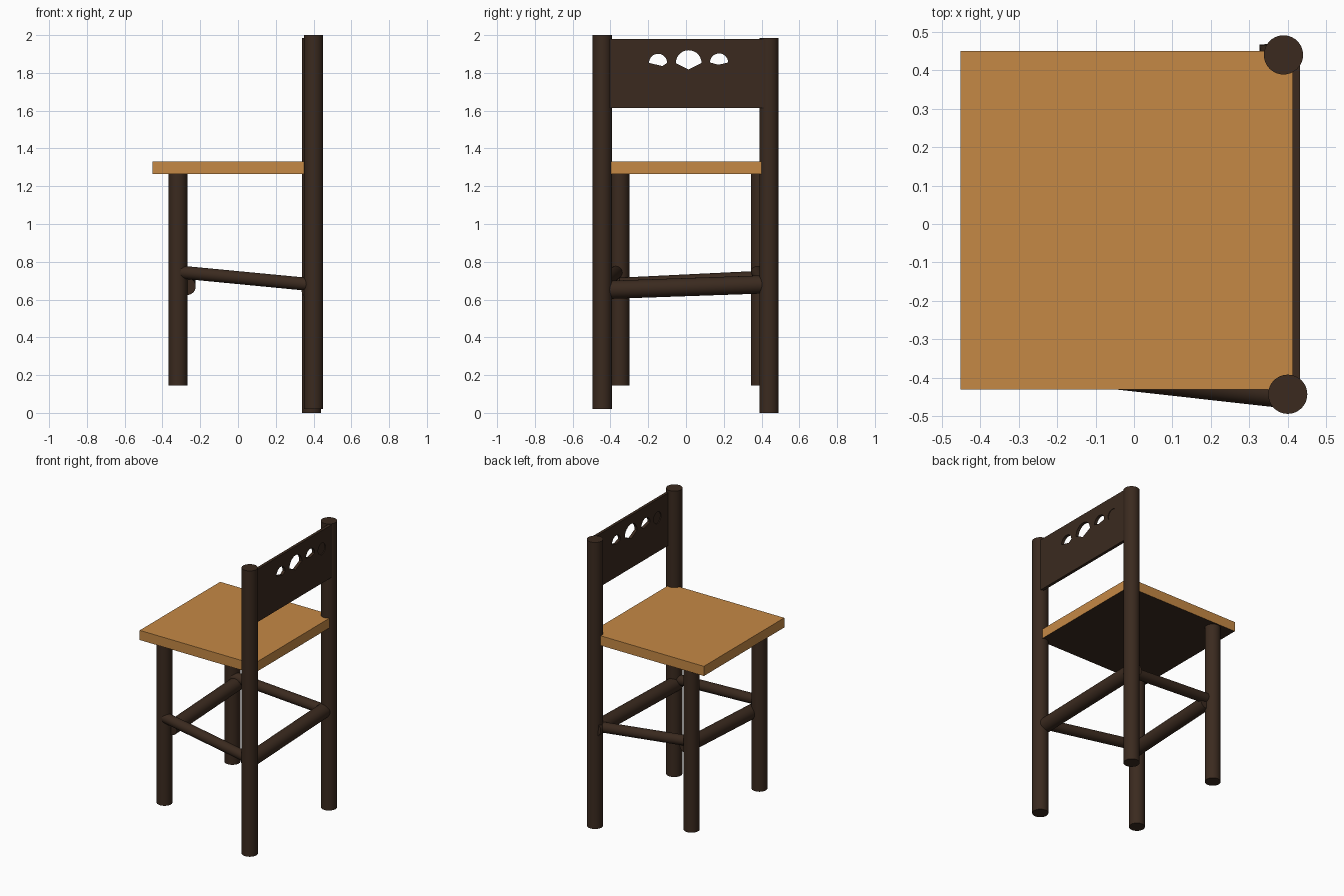
import bpy, bmesh, math
from mathutils import Vector

if "Cube" in bpy.data.objects:
    bpy.data.objects.remove(bpy.data.objects["Cube"])


def material(name, color):
    m = bpy.data.materials.new(name)
    m.diffuse_color = (*color, 1)
    m.use_nodes = True
    m.node_tree.nodes["Principled BSDF"].inputs["Base Color"].default_value = m.diffuse_color
    return m


DARK = material("dark brown wood", (0.043, 0.023, 0.0135))
LIGHT = material("light oak", (0.56, 0.25, 0.06))


def rod(name, a, b, radius):
    a, b = Vector(a), Vector(b)
    bpy.ops.mesh.primitive_cylinder_add(vertices=40, radius=radius, depth=(b - a).length,
                                        location=(a + b) / 2)
    o = bpy.context.object
    o.name = name
    o.rotation_euler = (b - a).to_track_quat('Z', 'Y').to_euler()
    o.data.materials.append(DARK)
    bpy.ops.object.shade_smooth_by_angle()
    return o


def box(name, lo, hi, mat):
    lo, hi = Vector(lo), Vector(hi)
    bpy.ops.mesh.primitive_cube_add(size=1, location=(lo + hi) / 2)
    o = bpy.context.object
    o.name = name
    o.scale = hi - lo
    bpy.ops.object.transform_apply(location=True, rotation=False, scale=True)
    o.data.materials.append(mat)
    return o


def cut(target, outline, x0, x1):
    # subtract a prism with a (y, z) outline running from x0 to x1
    bm = bmesh.new()
    face = bm.faces.new([bm.verts.new((x0, y, z)) for y, z in outline])
    ext = bmesh.ops.extrude_face_region(bm, geom=[face])["geom"]
    bmesh.ops.translate(bm, vec=(x1 - x0, 0, 0),
                        verts=[v for v in ext if isinstance(v, bmesh.types.BMVert)])
    bmesh.ops.recalc_face_normals(bm, faces=bm.faces)
    me = bpy.data.meshes.new("cutter")
    bm.to_mesh(me)
    bm.free()
    me.materials.append(DARK)
    cutter = bpy.data.objects.new("cutter", me)
    cutter.hide_render = True
    bpy.context.collection.objects.link(cutter)
    mod = target.modifiers.new("cut", 'BOOLEAN')
    mod.operation, mod.solver, mod.object = 'DIFFERENCE', 'EXACT', cutter
    bpy.context.view_layer.objects.active = target
    bpy.ops.object.modifier_apply(modifier=mod.name)
    bpy.data.objects.remove(cutter)


def arc(y, z, r, start, end, n):
    return [(y + r * math.cos(t), z + r * math.sin(t))
            for t in (start + (end - start) * i / n for i in range(n + 1))]


# back posts and front legs
rod("back_post_right", (0.40, -0.443, 0.02), (0.40, -0.443, 2.0), 0.051)
rod("back_post_left", (0.389, 0.44, 0), (0.389, 0.44, 1.985), 0.051)
for side, y in (("right", -0.35), ("left", 0.393)):
    rod("front_leg_" + side, (-0.318, y, 0.145), (-0.318, y, 1.27), 0.05)

# seat board with a dark underside
seat = box("seat", (-0.452, -0.43, 1.265), (0.42, 0.45, 1.332), LIGHT)
seat.data.materials.append(DARK)
for f in seat.data.polygons:
    f.material_index = 1 if f.normal.z < -0.5 else 0

# rungs
rod("back_rung", (0.385, -0.45, 0.65), (0.375, 0.467, 0.682), 0.048)
rod("front_rung", (-0.27, -0.35, 0.67), (-0.27, 0.39, 0.706), 0.046)
rod("side_rung_right", (-0.30, -0.368, 0.745), (0.38, -0.444, 0.68), 0.034)
rod("side_rung_left", (-0.30, 0.378, 0.745), (0.375, 0.415, 0.68), 0.034)

# back panel with three fan-shaped openings (tip = lowest point of each)
panel = box("back_panel", (0.412, -0.42, 1.615), (0.432, 0.42, 1.98), DARK)
for y, z, r, tip in ((-0.148, 1.853, 0.048, (-0.125, 1.836)),
                     (0.014, 1.852, 0.068, (0.012, 1.818)),
                     (0.175, 1.855, 0.048, (0.172, 1.843))):
    cut(panel, arc(y, z, r, 0, math.pi, 20) + [tip], 0.39, 0.45)

# shallow blind discs in the panel faces
cut(panel, arc(0.30, 1.853, 0.04, 0, math.tau * 23 / 24, 23), 0.427, 0.45)
cut(panel, arc(-0.275, 1.853, 0.04, 0, math.tau * 23 / 24, 23), 0.39, 0.417)
